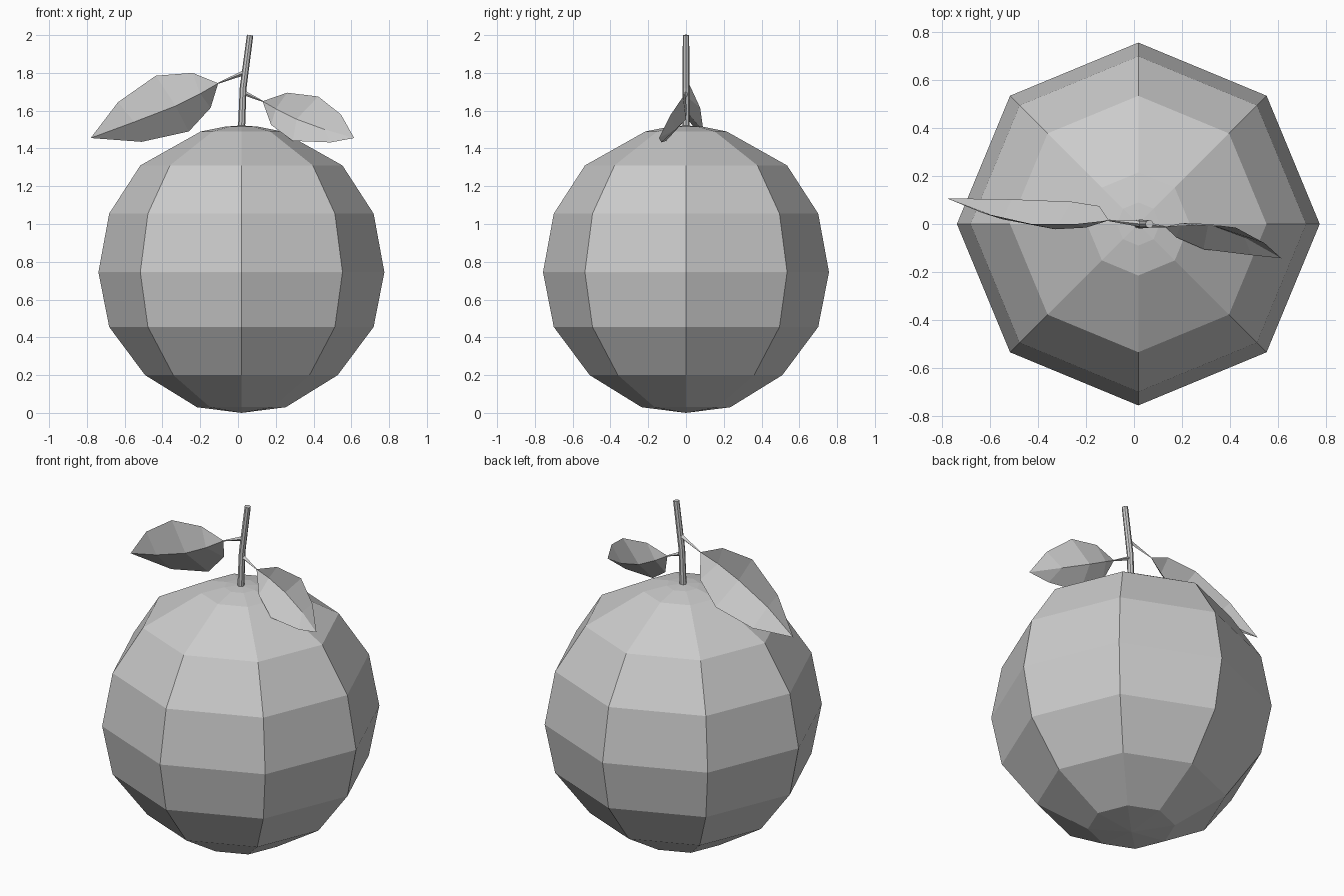
import bpy, bmesh, math
from mathutils import Vector

if "Cube" in bpy.data.objects:
    bpy.data.objects.remove(bpy.data.objects["Cube"])


def make_object(name, bm):
    bmesh.ops.recalc_face_normals(bm, faces=bm.faces)
    mesh = bpy.data.meshes.new(name)
    bm.to_mesh(mesh)
    bm.free()
    obj = bpy.data.objects.new(name, mesh)
    bpy.context.collection.objects.link(obj)
    return obj


def lathe(name, profile, cx, sides):
    """Revolve (radius, z) rings; first and last entries are poles."""
    bm = bmesh.new()
    rings = []
    for r, z in profile[1:-1]:
        rings.append([bm.verts.new((cx + r * math.cos(2 * math.pi * i / sides),
                                    r * math.sin(2 * math.pi * i / sides), z))
                      for i in range(sides)])
    bottom = bm.verts.new((cx, 0, profile[0][1]))
    top = bm.verts.new((cx, 0, profile[-1][1]))
    for i in range(sides):
        j = (i + 1) % sides
        for a, b in zip(rings, rings[1:]):
            bm.faces.new((a[i], a[j], b[j], b[i]))
        bm.faces.new((bottom, rings[0][j], rings[0][i]))
        bm.faces.new((top, rings[-1][i], rings[-1][j]))
    return make_object(name, bm)


def tube(name, path, radii, sides):
    """Capped tapering tube along a path."""
    bm = bmesh.new()
    pts = [Vector(p) for p in path]
    rings = []
    for k, p in enumerate(pts):
        d = (pts[min(k + 1, len(pts) - 1)] - pts[max(k - 1, 0)]).normalized()
        u = d.cross(Vector((0, 1, 0))).normalized()
        v = d.cross(u)
        rings.append([bm.verts.new(p + radii[k] * (u * math.cos(2 * math.pi * i / sides)
                                                   + v * math.sin(2 * math.pi * i / sides)))
                      for i in range(sides)])
    for a, b in zip(rings, rings[1:]):
        for i in range(sides):
            j = (i + 1) % sides
            bm.faces.new((a[i], a[j], b[j], b[i]))
    bm.faces.new(rings[0])
    bm.faces.new(rings[-1])
    return make_object(name, bm)


def leaf(name, base, tip, upper, rib, lower):
    """Leaf blade folded along its midrib."""
    bm = bmesh.new()
    b, t = bm.verts.new(base), bm.verts.new(tip)
    u, r, l = ([bm.verts.new(p) for p in row] for row in (upper, rib, lower))
    for edge in (u, l):
        bm.faces.new((b, r[0], edge[0]))
        bm.faces.new((t, edge[-1], r[-1]))
        for i in range(len(r) - 1):
            bm.faces.new((r[i], r[i + 1], edge[i + 1], edge[i]))
    return make_object(name, bm)


# Eight-sided fruit body
lathe("fruit", [(0, 0), (0.235, 0.03), (0.51, 0.20), (0.70, 0.455), (0.757, 0.745),
                (0.70, 1.055), (0.535, 1.31), (0.215, 1.49), (0.09, 1.515), (0, 1.522)],
      0.018, 8)

# Bent stem
tube("stem", [(0.018, 0, 1.49), (0.027, 0, 1.72), (0.064, 0, 2.0)],
     [0.019, 0.018, 0.017], 8)

# Left leaf and its stalk
leaf("left_leaf", (-0.105, 0.015, 1.745), (-0.78, 0.107, 1.455),
     [(-0.24, 0.0, 1.80), (-0.435, 0.0, 1.785), (-0.635, 0.047, 1.645)],
     [(-0.20, -0.015, 1.69), (-0.33, -0.022, 1.625), (-0.55, 0.02, 1.54)],
     [(-0.145, 0.075, 1.615), (-0.26, 0.093, 1.49), (-0.51, 0.103, 1.435)])
tube("left_stalk", [(0.03, 0, 1.80), (-0.105, 0.015, 1.745)], [0.013, 0.003], 4)

# Right leaf and its stalk
leaf("right_leaf", (0.13, -0.012, 1.65), (0.615, -0.143, 1.455),
     [(0.26, -0.005, 1.695), (0.425, -0.015, 1.675), (0.545, -0.08, 1.58)],
     [(0.20, 0.004, 1.61), (0.31, 0.0, 1.555), (0.46, -0.055, 1.50)],
     [(0.175, -0.055, 1.525), (0.29, -0.105, 1.44), (0.49, -0.13, 1.432)])
tube("right_stalk", [(0.03, 0, 1.695), (0.13, -0.012, 1.65)], [0.013, 0.003], 4)
